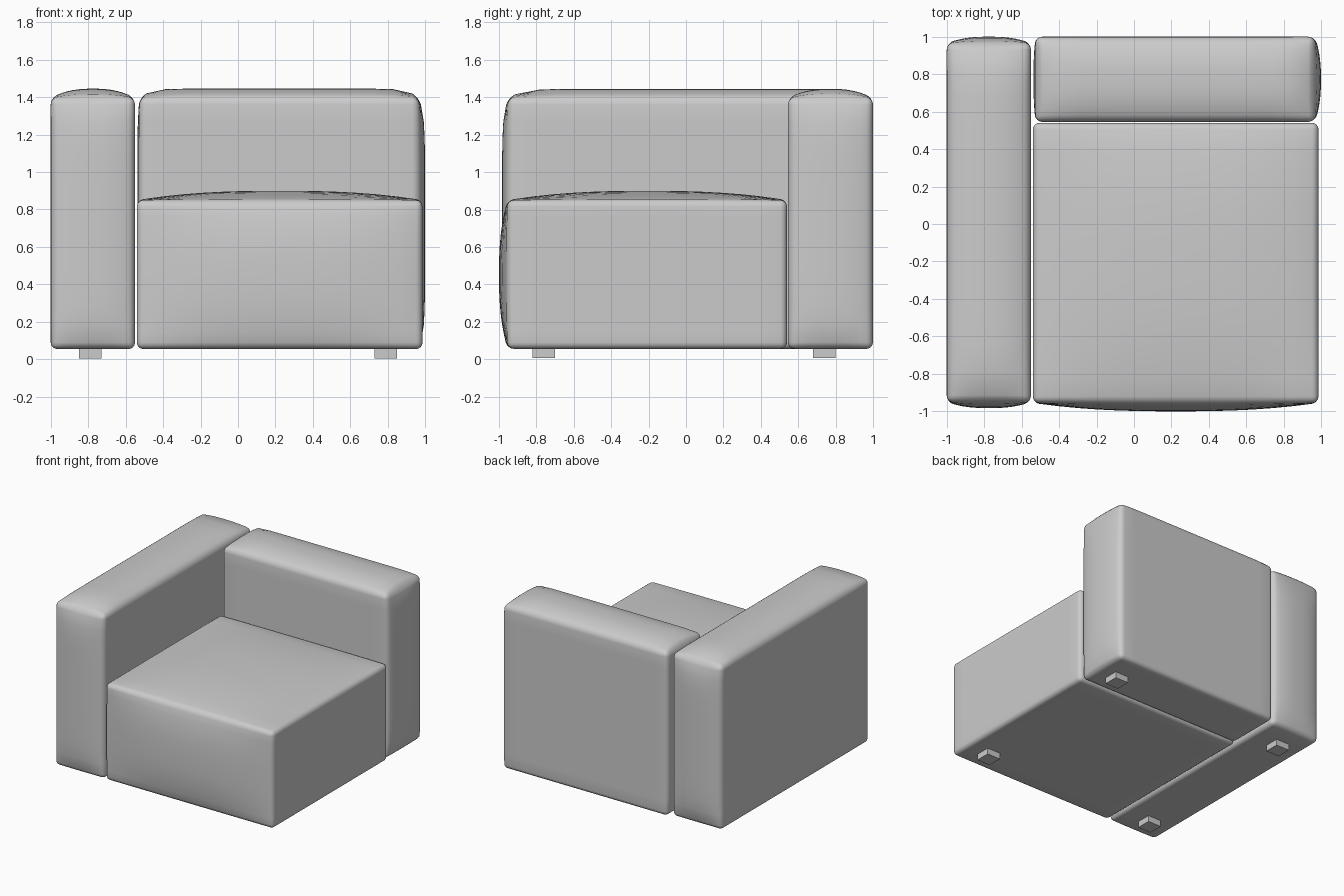
import bpy
import bmesh
from mathutils import Vector

if "Cube" in bpy.data.objects:
    bpy.data.objects.remove(bpy.data.objects["Cube"], do_unlink=True)

grey = bpy.data.materials.new("plain_grey")
grey.use_nodes = True
grey.diffuse_color = (0.6, 0.6, 0.6, 1)
grey.node_tree.nodes["Principled BSDF"].inputs["Base Color"].default_value = (0.6, 0.6, 0.6, 1)


def box_mesh(low, high):
    """Box between two opposite corners."""
    bm = bmesh.new()
    bmesh.ops.create_cube(bm, size=1)
    for v in bm.verts:
        v.co = Vector(h if c > 0 else l for c, l, h in zip(v.co, low, high))
    return bm


def finish(bm, name, smooth):
    bmesh.ops.recalc_face_normals(bm, faces=bm.faces)
    mesh = bpy.data.meshes.new(name)
    bm.to_mesh(mesh)
    bm.free()
    mesh.materials.append(grey)
    obj = bpy.data.objects.new(name, mesh)
    bpy.context.collection.objects.link(obj)
    if smooth:
        bpy.ops.object.select_all(action="DESELECT")
        obj.select_set(True)
        bpy.context.view_layer.objects.active = obj
        bpy.ops.object.shade_smooth_by_angle(angle=0.7)


def cushion(name, low, high, bulges, radius=0.035, cuts=14):
    """Rounded block; each bulge is (axis, side, height, powers of the other two axes)."""
    bm = box_mesh(low, high)
    bmesh.ops.bevel(bm, geom=bm.edges[:], offset=radius, segments=4,
                    profile=0.5, affect="EDGES")
    # Grid lines give the padded faces room to swell
    for axis in range(3):
        normal = Vector((0, 0, 0))
        normal[axis] = 1
        start, end = low[axis] + radius, high[axis] - radius
        for i in range(1, cuts):
            point = normal * (start + (end - start) * i / cuts)
            bmesh.ops.bisect_plane(bm, geom=bm.verts[:] + bm.edges[:] + bm.faces[:],
                                   plane_co=point, plane_no=normal)
    low, high = Vector(low), Vector(high)
    mid, half = (low + high) / 2, (high - low) / 2
    for v in bm.verts:
        unit = [(v.co[i] - mid[i]) / half[i] for i in range(3)]
        for axis, side, height, powers in bulges:
            swell = height * max(0, unit[axis] * side)
            for other, power in zip([i for i in range(3) if i != axis], powers):
                swell *= max(0, 1 - abs(unit[other]) ** power)
            v.co[axis] += side * swell
    finish(bm, name, True)


# Upholstered blocks
cushion("seat", (-0.54, -0.955, 0.055), (0.985, 0.54, 0.85),
        [(2, 1, 0.05, (2.5, 2.5)), (1, -1, 0.045, (2.5, 2.5))])
cushion("side_arm", (-1, -0.95, 0.055), (-0.55, 0.965, 1.395),
        [(2, 1, 0.05, (2.5, 14)), (1, -1, 0.033, (2.5, 8)), (1, 1, 0.035, (2.5, 8))])
cushion("backrest", (-0.525, 0.545, 0.055), (0.965, 1, 1.395),
        [(2, 1, 0.05, (14, 2.5)), (0, 1, 0.033, (2.5, 8)), (0, -1, 0.012, (2.5, 8))])

# Short square feet
for side, x in (("left", 0.79), ("right", -0.79)):
    for end, y in (("front", -0.76), ("back", 0.74)):
        finish(box_mesh((x - 0.06, y - 0.06, 0.005), (x + 0.06, y + 0.06, 0.07)),
               f"{end}_{side}_foot", False)
